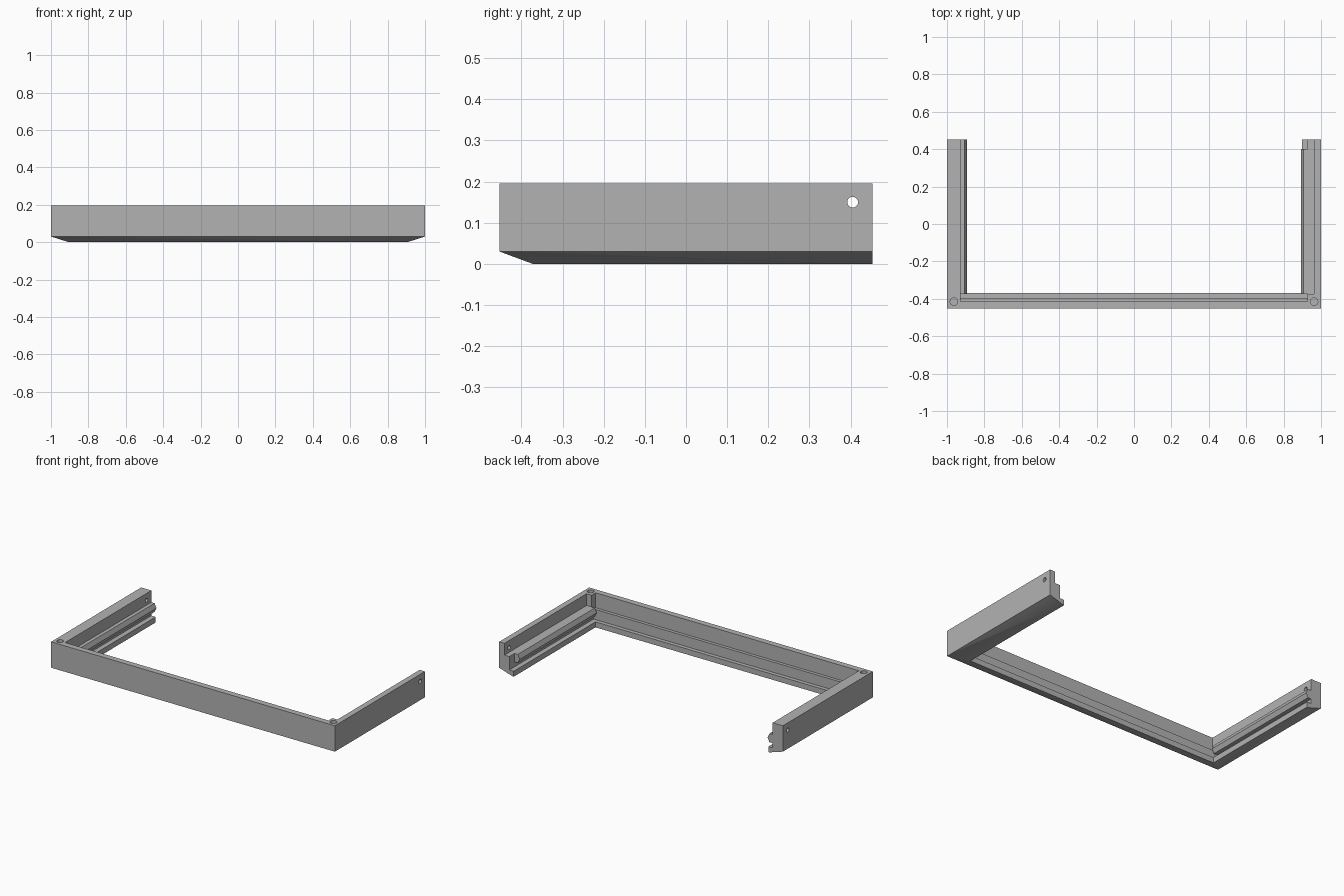
import bpy
import bmesh
from math import pi
from mathutils import Matrix, Vector

cube = bpy.data.objects.get("Cube")
if cube:
    bpy.data.objects.remove(cube, do_unlink=True)

grey = bpy.data.materials.new("plain_grey")
grey.use_nodes = True
colour = (0.45, 0.45, 0.45, 1)
grey.diffuse_color = colour
grey.node_tree.nodes["Principled BSDF"].inputs["Base Color"].default_value = colour

TOP, DEPTH = 0.195, 0.453


def finish(name, bm):
    bmesh.ops.recalc_face_normals(bm, faces=bm.faces)
    mesh = bpy.data.meshes.new(name)
    bm.to_mesh(mesh)
    bm.free()
    mesh.materials.append(grey)
    obj = bpy.data.objects.new(name, mesh)
    bpy.context.collection.objects.link(obj)
    return obj


def prism(name, points, sweep):
    """Extrude a closed outline of 3D points along the sweep vector."""
    bm = bmesh.new()
    face = bm.faces.new([bm.verts.new(p) for p in points])
    out = bmesh.ops.extrude_face_region(bm, geom=[face])
    moved = [v for v in out["geom"] if isinstance(v, bmesh.types.BMVert)]
    bmesh.ops.translate(bm, verts=moved, vec=sweep)
    return finish(name, bm)


def side_bar(name, side, profile, y0, y1):
    """Profile of (inset from the outer face, height) swept along y."""
    points = [(side * (1 - inset), y0, z) for inset, z in profile]
    return prism(name, points, Vector((0, y1 - y0, 0)))


def cylinder(name, radius, length, centre, rotation):
    bm = bmesh.new()
    bmesh.ops.create_cone(bm, cap_ends=True, segments=24, radius1=radius,
                          radius2=radius, depth=length,
                          matrix=Matrix.Translation(centre) @ rotation)
    return finish(name, bm)


def combine(target, other, operation):
    mod = target.modifiers.new(operation.lower(), "BOOLEAN")
    mod.operation, mod.solver, mod.object = operation, "EXACT", other
    bpy.context.view_layer.objects.active = target
    bpy.ops.object.modifier_apply(modifier=mod.name)
    bpy.data.objects.remove(other, do_unlink=True)


# Front bar: wall, ledge and bottom lip
front = [(0, 0), (0.083, 0), (0.083, 0.035), (0.058, 0.035), (0.058, 0.1),
         (0.038, 0.1), (0.038, TOP), (0, TOP)]
frame = prism("frame", [(-1, inset - DEPTH, z) for inset, z in front],
              Vector((2, 0, 0)))

# Side arms: the right one is thick to the top, the left one has a ledge
lip = [(0, 0), (0.103, 0), (0.103, 0.035), (0.072, 0.035)]
right_arm = lip + [(0.072, TOP), (0, TOP)]
left_arm = lip + [(0.072, 0.12), (0.037, 0.12), (0.037, TOP), (0, TOP)]
rail = [(0.05, 0.12), (0.095, 0.12), (0.108, 0.092), (0.095, 0.065),
        (0.05, 0.065)]
post = [(0, 0), (0.072, 0), (0.072, TOP), (0, TOP)]
for label, side, arm, rail_end in (("right", -1, right_arm, DEPTH),
                                   ("left", 1, left_arm, 0.4)):
    parts = [side_bar(label + "_arm", side, arm, -DEPTH, DEPTH),
             side_bar(label + "_rail", side, rail, -0.375, rail_end),
             side_bar(label + "_corner_post", side, post, -DEPTH, -0.375)]
    for part in parts:
        combine(frame, part, "UNION")

# Outer envelope gives the sloped underside on the front and sides
bm = bmesh.new()
for half, y, z in ((0.905, -0.372, 0), (1, -DEPTH, 0.03), (1, -DEPTH, TOP)):
    for x in (-half, half):
        bm.verts.new((x, y, z))
        bm.verts.new((x, DEPTH, z))
bmesh.ops.convex_hull(bm, input=bm.verts)
combine(frame, finish("envelope", bm), "INTERSECT")

# Screw holes in the corner posts and pin holes through the arms
for side in (-1, 1):
    combine(frame, cylinder("screw_hole", 0.02, 0.2, (side * 0.963, -0.415, TOP),
                            Matrix.Identity(4)), "DIFFERENCE")
    combine(frame, cylinder("pin_hole", 0.013, 0.3, (side * 0.96, 0.405, 0.15),
                            Matrix.Rotation(pi / 2, 4, "Y")), "DIFFERENCE")

bpy.ops.object.select_all(action="DESELECT")
frame.select_set(True)
bpy.context.view_layer.objects.active = frame
bpy.ops.object.shade_smooth_by_angle()
